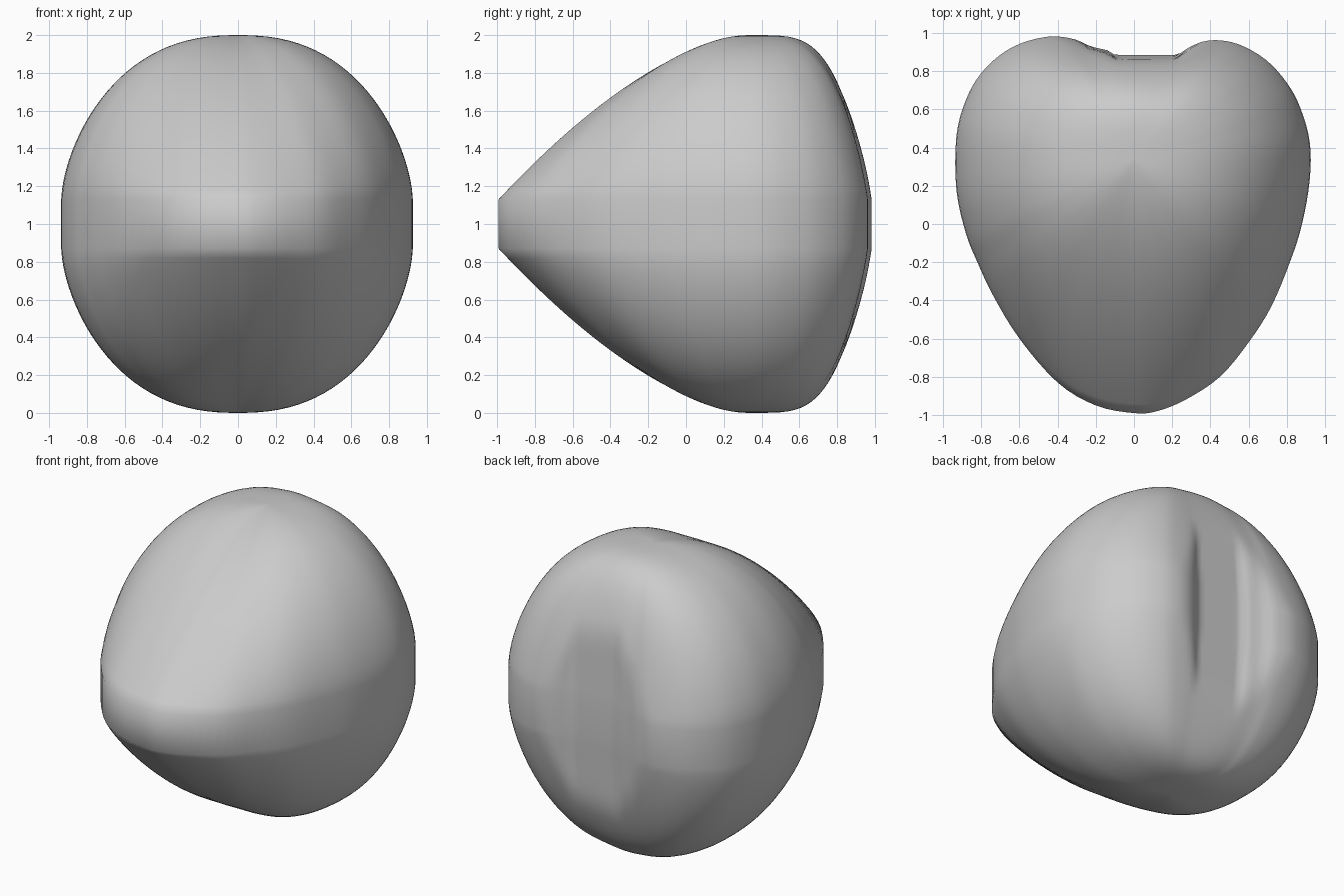
import bpy
import bmesh
import math
from mathutils import Vector

default_cube = bpy.data.objects.get("Cube")
if default_cube:
    bpy.data.objects.remove(default_cube, do_unlink=True)

# Outline of the middle band seen from above, with the notch still filled
OUTLINE = [(0, -.99), (.12, -.98), (.27, -.92), (.45, -.8), (.6, -.62), (.72, -.43),
           (.82, -.19), (.88, 0), (.92, .23), (.92, .43), (.87, .61), (.8, .74),
           (.69, .86), (.55, .94), (.42, .965), (.28, .97), (.14, .975), (0, .98),
           (-.14, .985), (-.28, .985), (-.4, .987), (-.55, .96), (-.68, .9),
           (-.8, .79), (-.88, .65), (-.93, .46), (-.93, .18), (-.88, -.05),
           (-.82, -.2), (-.74, -.37), (-.6, -.6), (-.4, -.83), (-.2, -.95)]

# Floor and walls of the notch between the two lobes, from left to right
NOTCH = [(-.55, 1.1), (-.4, .99), (-.3, .965), (-.23, .93), (-.14, .91), (-.1, .885),
         (.23, .885), (.28, .92), (.34, .95), (.42, .975), (.55, 1.1)]

AXIS = Vector((0, .34))     # the highest point lies above here
BAND = .13                  # half height of the upright band
DOME = .87                  # height of the dome on each side of the band
LEVELS = 26
SIDE, FRONT, BACK = Vector((1.6, .42)), Vector((1, .61)), Vector((.85, .24))


def catmull(a, b, c, d, t):
    return (b * 2 + (c - a) * t + (a * 2 - b * 5 + c * 4 - d) * t ** 2
            + (b * 3 - a - c * 3 + d) * t ** 3) / 2


def resample(points, steps):
    """Smooth a closed list of points with a spline through all of them."""
    pts = [Vector(p) for p in points]
    n = len(pts)
    return [catmull(pts[i - 1], pts[i], pts[(i + 1) % n], pts[(i + 2) % n], s / steps)
            for i in range(n) for s in range(steps)]


def notch_limit(x, rise):
    """Furthest back the surface may reach inside the notch."""
    for (x0, y0), (x1, y1) in zip(NOTCH, NOTCH[1:]):
        if x0 <= x <= x1:
            return y0 + (y1 - y0) * (x - x0) / (x1 - x0) - .05 * rise
    return NOTCH[0][1]


def soft_min(a, b, blend=.025):
    overlap = max(blend - abs(a - b), 0) / blend
    return min(a, b) - overlap * overlap * blend / 4


def section(u):
    """Shrink the outline towards the axis; u runs from band (0) to pole (1)."""
    ring = []
    for p in outline:
        ray = p - AXIS
        facing = ray.normalized().y
        # Cone at the front, round at the sides, steep at the back
        if facing < 0:
            power, root = SIDE.lerp(FRONT, facing ** 4)
        else:
            power, root = SIDE.lerp(BACK, facing ** 2)
        q = AXIS + ray * (1 - u ** power) ** root
        if q.y > .7:
            q.y = soft_min(q.y, notch_limit(q.x, u * DOME))
        ring.append(q)
    return ring


outline = resample(OUTLINE, 4)
levels = [math.sin(math.radians(89) * i / LEVELS) for i in range(LEVELS + 1)]

# Rings from bottom to top, mirrored about the middle
bm = bmesh.new()
rings = []
for side, ordered in ((-1, levels[::-1]), (1, levels)):
    for u in ordered:
        z = 1 + side * (BAND + DOME * u)
        rings.append([bm.verts.new((p.x, p.y, z)) for p in section(u)])

count = len(outline)
for low, high in zip(rings, rings[1:]):
    for i in range(count):
        j = (i + 1) % count
        bm.faces.new((low[i], low[j], high[j], high[i]))

# Close both poles
for z, ring in ((0, rings[0]), (2, rings[-1])):
    pole = bm.verts.new((AXIS.x, AXIS.y, z))
    for i in range(count):
        bm.faces.new((ring[i], ring[(i + 1) % count], pole))
bmesh.ops.recalc_face_normals(bm, faces=bm.faces)

mesh = bpy.data.meshes.new("heart_body")
bm.to_mesh(mesh)
bm.free()
heart = bpy.data.objects.new("heart_body", mesh)
bpy.context.collection.objects.link(heart)

# Plain grey material
grey = bpy.data.materials.new("light_grey")
grey.use_nodes = True
colour = (.6, .6, .6, 1)
grey.diffuse_color = colour
grey.node_tree.nodes["Principled BSDF"].inputs["Base Color"].default_value = colour
mesh.materials.append(grey)

bpy.ops.object.select_all(action='DESELECT')
heart.select_set(True)
bpy.context.view_layer.objects.active = heart
bpy.ops.object.shade_smooth_by_angle(angle=math.radians(60))
